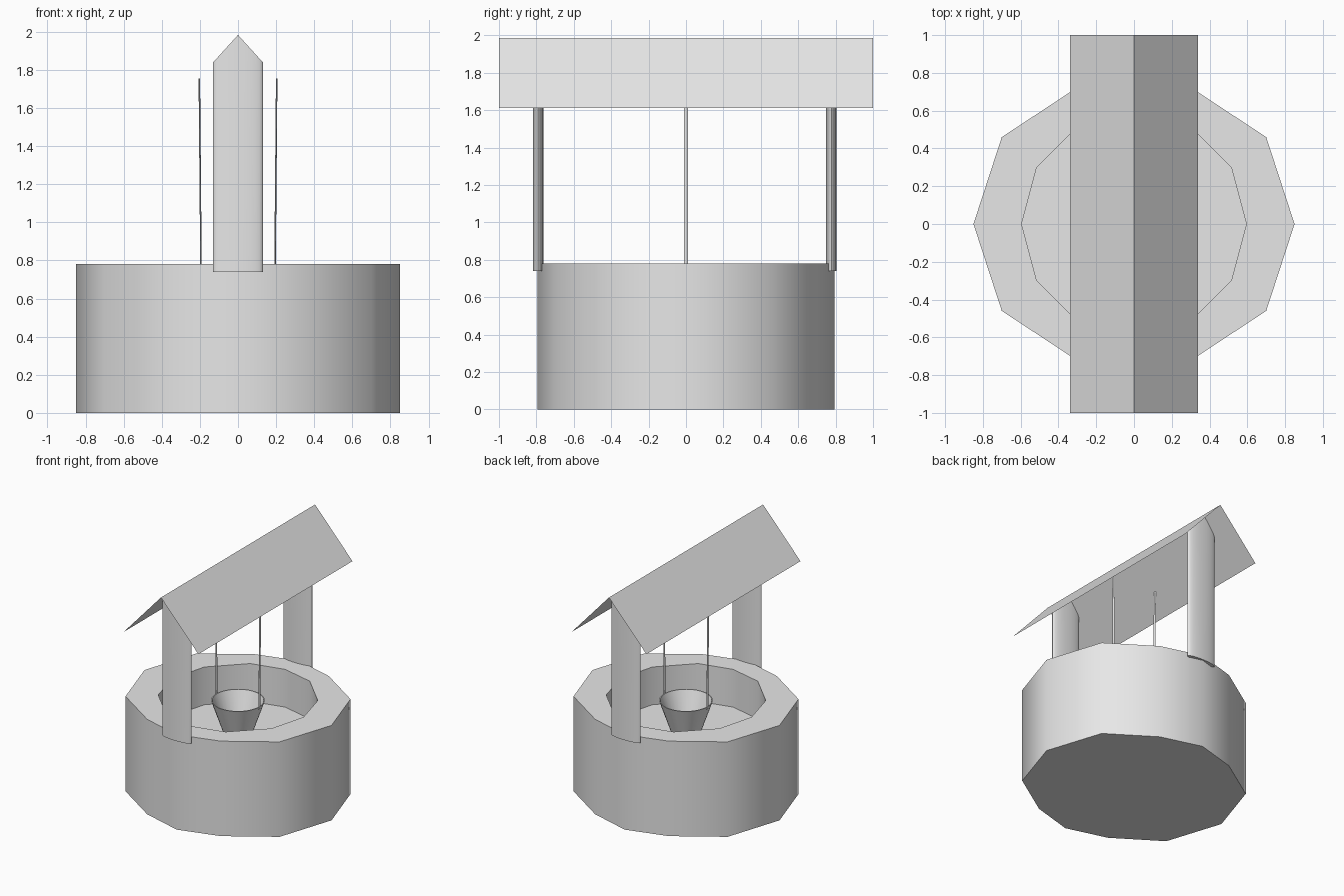
import bpy, bmesh, math

if "Cube" in bpy.data.objects:
    bpy.data.objects.remove(bpy.data.objects["Cube"])

grey = bpy.data.materials.new("plain_grey")
grey.use_nodes = True
grey.diffuse_color = (0.8, 0.8, 0.8, 1)
grey.node_tree.nodes["Principled BSDF"].inputs["Base Color"].default_value = grey.diffuse_color

RIDGE, EAVE, HALF_WIDTH = 1.985, 1.61, 0.34


def roof_z(x):
    """Height of the roof sheet at x."""
    return RIDGE - (RIDGE - EAVE) * abs(x) / HALF_WIDTH


def loft(name, rings, cap_start=True, cap_end=True, smooth=45):
    """Bridge closed rings of points into one surface."""
    bm = bmesh.new()
    loops = [[bm.verts.new(p) for p in ring] for ring in rings]
    for a, b in zip(loops, loops[1:]):
        for i in range(len(a)):
            j = (i + 1) % len(a)
            bm.faces.new((a[i], a[j], b[j], b[i]))
    if cap_start:
        bm.faces.new(loops[0][::-1])
    if cap_end:
        bm.faces.new(loops[-1])
    return finish(name, bm, smooth)


def finish(name, bm, smooth=None):
    mesh = bpy.data.meshes.new(name)
    bm.to_mesh(mesh)
    bm.free()
    mesh.materials.append(grey)
    ob = bpy.data.objects.new(name, mesh)
    bpy.context.collection.objects.link(ob)
    if smooth:
        bpy.ops.object.select_all(action='DESELECT')
        ob.select_set(True)
        bpy.context.view_layer.objects.active = ob
        bpy.ops.object.shade_smooth_by_angle(angle=math.radians(smooth))
    return ob


def mirrored(quarter):
    """Full twelve-sided outline from the quarter running from +x to +y."""
    half = quarter + [(-x, y) for x, y in quarter[-2::-1]]
    return half + [(x, -y) for x, y in half[-2:0:-1]]


def at(outline, z):
    return [(x, y, z) for x, y in outline]


def ellipse(cx, cy, rx, ry, n=24):
    return [(cx + rx * math.cos(math.tau * i / n), cy + ry * math.sin(math.tau * i / n))
            for i in range(n)]


# Well wall with its sunken floor
outer = mirrored([(0.85, 0), (0.70, 0.46), (0.335, 0.70), (0, 0.795)])
inner = mirrored([(0.595, 0), (0.515, 0.30), (0.27, 0.545), (0, 0.61)])
loft("well_wall", [at(outer, 0), at(outer, 0.78), at(inner, 0.78), at(inner, 0.47)])

# Flattened posts, cut to the roof slope
for name, y in (("front_post", -0.791), ("back_post", 0.777)):
    shape = ellipse(0, y, 0.13, 0.028)
    loft(name, [at(shape, 0.74), [(x, v, roof_z(x) - 0.002) for x, v in shape]],
         cap_end=False)

# Thin gable roof sheet
bm = bmesh.new()
rows = [[bm.verts.new((x, y, roof_z(x))) for y in (-1, 1)]
        for x in (-HALF_WIDTH, 0, HALF_WIDTH)]
for a, b in zip(rows, rows[1:]):
    bm.faces.new((a[0], b[0], b[1], a[1]))
finish("roof", bm)

# Open tapered bucket
loft("bucket", [at(ellipse(0, 0, r, r, 32), z) for r, z in
                ((0.11, 0.50), (0.20, 0.76), (0.192, 0.76), (0.104, 0.51))])

# Ropes from the bucket rim up to the roof
for side, name in ((1, "left_rope"), (-1, "right_rope")):
    low, high = side * 0.194, side * 0.203
    loft(name, [at(ellipse(low, 0, 0.004, 0.011, 8), 0.74),
                at(ellipse(high, 0, 0.004, 0.011, 8), roof_z(high) - 0.006)], smooth=50)
